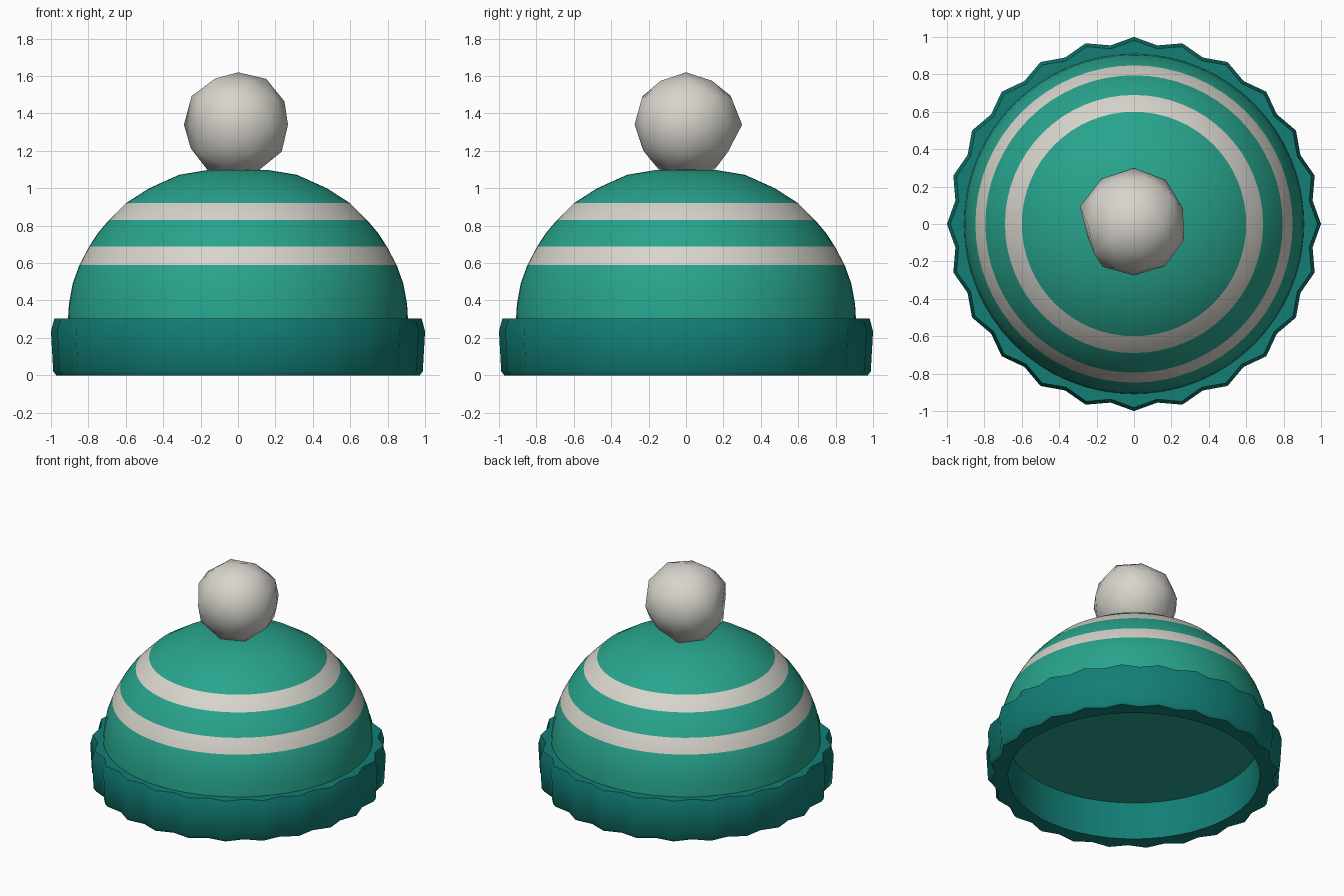
import bpy, bmesh, math, random
from mathutils import Vector

if "Cube" in bpy.data.objects:
    bpy.data.objects.remove(bpy.data.objects["Cube"])

random.seed(4)


def material(name, rgb):
    m = bpy.data.materials.new(name)
    m.diffuse_color = (*rgb, 1)
    m.use_nodes = True
    m.node_tree.nodes["Principled BSDF"].inputs["Base Color"].default_value = m.diffuse_color
    return m


GREEN = material("knit green", (0.021, 0.37, 0.265))
TEAL = material("brim teal", (0.006, 0.21, 0.18))
CREAM = material("wool cream", (0.68, 0.66, 0.60))


def finish(bm, name, mats, angle):
    bmesh.ops.recalc_face_normals(bm, faces=bm.faces[:])
    me = bpy.data.meshes.new(name)
    bm.to_mesh(me)
    bm.free()
    for m in mats:
        me.materials.append(m)
    ob = bpy.data.objects.new(name, me)
    bpy.context.collection.objects.link(ob)
    bpy.ops.object.select_all(action='DESELECT')
    ob.select_set(True)
    bpy.context.view_layer.objects.active = ob
    bpy.ops.object.shade_smooth_by_angle(angle=math.radians(angle))
    return ob


def lathe(profile, n, closed, radius=lambda r, i: r):
    """Revolve (r, z) points around z; returns bmesh and its rings."""
    bm = bmesh.new()
    rings = []
    for r, z in profile:
        ring = []
        for i in range(n):
            a = math.tau * i / n
            rr = radius(r, i)
            ring.append(bm.verts.new((rr * math.cos(a), rr * math.sin(a), z)))
        rings.append(ring)
    pairs = list(zip(rings, rings[1:])) + ([(rings[-1], rings[0])] if closed else [])
    for a, b in pairs:
        for i in range(n):
            j = (i + 1) % n
            bm.faces.new((a[i], a[j], b[j], b[i]))
    return bm, rings


# Crown dome, with two stripes chosen by height
dome = [(0.91, 0.28), (0.904, 0.38), (0.884, 0.49), (0.848, 0.59), (0.795, 0.69),
        (0.69, 0.83), (0.60, 0.92), (0.475, 1.0), (0.315, 1.072), (0.16, 1.098)]
# extra ring rounds the dome between the stripes
dome.insert(5, (0.748, 0.762))
bm, rings = lathe(dome, 64, False)
bm.faces.new(rings[0])
tip = bm.verts.new((0, 0, 1.102))
top = rings[-1]
for i in range(64):
    bm.faces.new((top[i], top[(i + 1) % 64], tip))
for f in bm.faces:
    z = f.calc_center_median().z
    f.material_index = int(0.59 < z < 0.69 or 0.83 < z < 0.92)
finish(bm, "crown", [GREEN, CREAM], 40)

# Ribbed brim: 24 ridges outside, smooth round inside
brim = [(0.85, 0.0), (0.972, 0.0), (0.988, 0.022), (1.0, 0.235), (0.982, 0.303), (0.85, 0.303)]
bm, _ = lathe(brim, 48, True, lambda r, i: r - 0.037 * (i % 2) if r > 0.9 else r)
finish(bm, "brim", [TEAL], 45)

# Lumpy low-poly pompom; the widest ring has set radii every 36 degrees
girth = [0.275, 0.29, 0.30, 0.298, 0.304, 0.257, 0.284, 0.275, 0.28, 0.281]
bm = bmesh.new()
bmesh.ops.create_icosphere(bm, subdivisions=2, radius=1)
for v in bm.verts:
    d = v.co.normalized()
    if abs(d.z) < 0.05:
        k = round((math.degrees(math.atan2(d.y, d.x)) - 18) / 36) % 10
        r = girth[k]
    elif abs(d.z) > 0.99:
        r = 0.28
    else:
        r = random.uniform(0.272, 0.298)
    v.co = d * r + Vector((0, 0, 1.34))
finish(bm, "pompom", [CREAM], 60)
